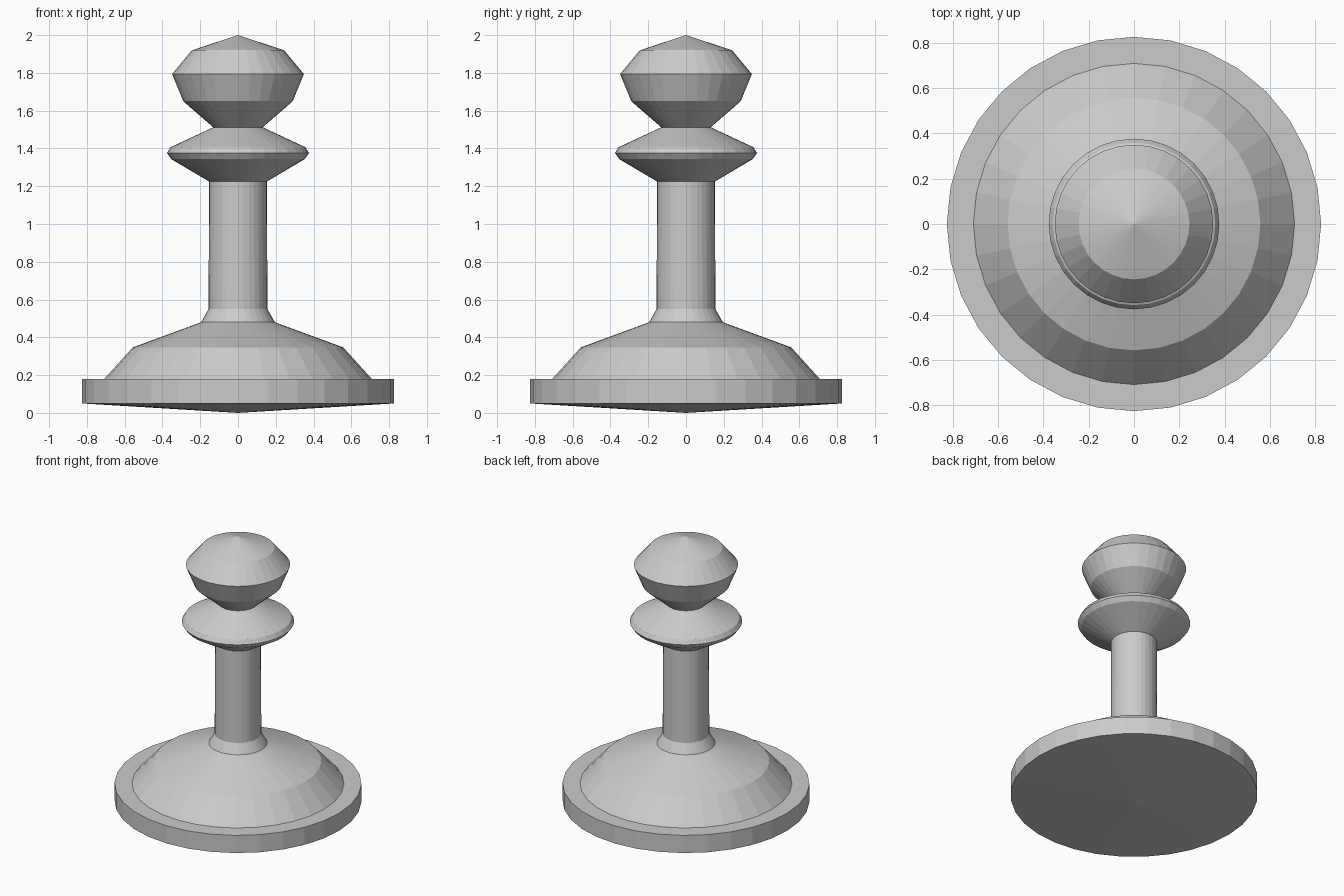
import bpy, bmesh
from math import sin, cos, tau

if "Cube" in bpy.data.objects:
    bpy.data.objects.remove(bpy.data.objects["Cube"])

SIDES = 32


def lathe(name, profile):
    """Revolve (radius, height) points about z; radius 0 becomes a pole."""
    bm = bmesh.new()
    rings = []
    for r, z in profile:
        if r == 0:
            rings.append([bm.verts.new((0, 0, z))] * SIDES)
        else:
            rings.append([bm.verts.new((r * cos(tau * i / SIDES), r * sin(tau * i / SIDES), z))
                          for i in range(SIDES)])
    for a, b in zip(rings, rings[1:]):
        for i in range(SIDES):
            j = (i + 1) % SIDES
            # dict.fromkeys drops the repeated pole vertex
            bm.faces.new(list(dict.fromkeys((a[i], a[j], b[j], b[i]))))
    mesh = bpy.data.meshes.new(name)
    bm.to_mesh(mesh)
    bm.free()
    obj = bpy.data.objects.new(name, mesh)
    bpy.context.collection.objects.link(obj)
    return obj


# Parts share their joining rings, so the stack reads as one turned piece
# Round foot with shallow conical underside
lathe("foot", [(0, 0), (0.825, 0.05), (0.825, 0.18), (0.708, 0.18)])
# Domed base
lathe("dome", [(0.708, 0.18), (0.557, 0.347), (0.195, 0.48)])
# Flared stem
lathe("stem", [(0.195, 0.48), (0.156, 0.55), (0.153, 1.225)])
# Collar disc
lathe("collar", [(0.153, 1.225), (0.353, 1.343), (0.376, 1.375), (0.358, 1.406), (0.131, 1.512)])
# Faceted head
lathe("head", [(0.131, 1.512), (0.29, 1.65), (0.349, 1.794), (0.244, 1.92), (0, 2.0)])
